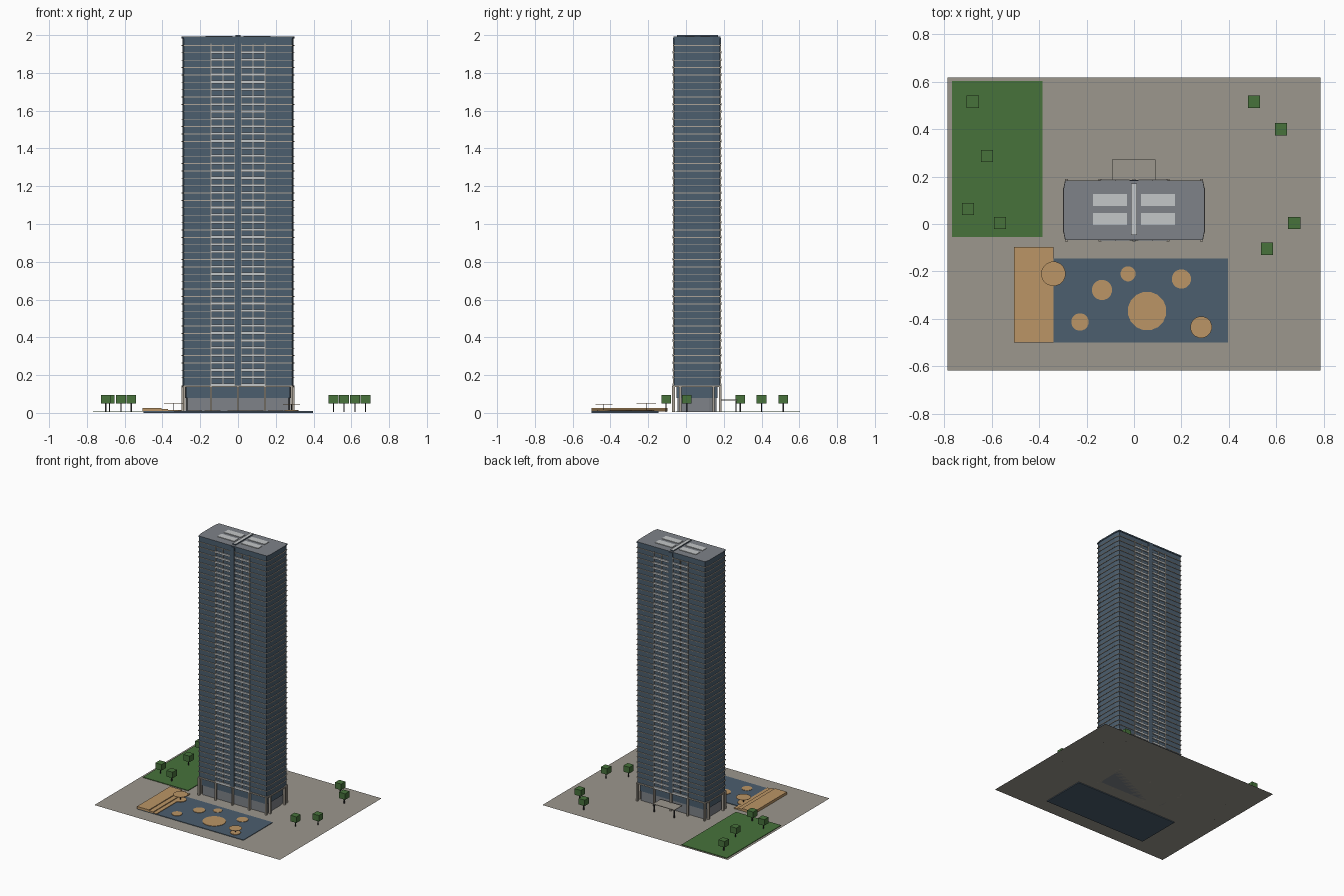
import bpy
import math

cube = bpy.data.objects.get("Cube")
if cube:
    bpy.data.objects.remove(cube, do_unlink=True)


def material(name, r, g, b):
    # Screen colour (0-255) turned into linear values
    lin = [((c / 255 + 0.055) / 1.055) ** 2.4 for c in (r, g, b)] + [1]
    m = bpy.data.materials.new(name)
    m.use_nodes = True
    m.diffuse_color = lin
    m.node_tree.nodes["Principled BSDF"].inputs["Base Color"].default_value = lin
    return m


GLASS = material("blue glass", 76, 94, 110)
PAVING = material("warm concrete", 156, 151, 141)
TRIM = material("pale stone trim", 172, 164, 152)
ROOF = material("roof grey", 126, 130, 136)
LIGHT = material("light panel", 196, 199, 200)
WOOD = material("tan timber", 187, 149, 102)
GREEN = material("leaf green", 71, 114, 59)
DARK = material("dark metal", 50, 50, 52)


def prism(name, points, z0, z1, mat, top=None):
    """Extrude a counter-clockwise plan outline; a top material is optional."""
    n = len(points)
    verts = [(x, y, z) for z in (z0, z1) for x, y in points]
    faces = [tuple(reversed(range(n))), tuple(range(n, 2 * n))]
    faces += [(i, (i + 1) % n, (i + 1) % n + n, i + n) for i in range(n)]
    mesh = bpy.data.meshes.new(name)
    mesh.from_pydata(verts, [], faces)
    mesh.materials.append(mat)
    if top:
        mesh.materials.append(top)
        mesh.polygons[1].material_index = 1
    obj = bpy.data.objects.new(name, mesh)
    bpy.context.collection.objects.link(obj)
    return obj


def box(name, x0, x1, y0, y1, z0, z1, mat, top=None):
    return prism(name, [(x0, y0), (x1, y0), (x1, y1), (x0, y1)], z0, z1, mat, top)


def post(name, x, y, r, z0, z1, mat):
    return box(name, x - r, x + r, y - r, y + r, z0, z1, mat)


def disc(name, x, y, r, z0, z1, mat, sides=16):
    ring = [(x + r * math.cos(math.tau * (i + 0.5) / sides),
             y + r * math.sin(math.tau * (i + 0.5) / sides)) for i in range(sides)]
    return prism(name, ring, z0, z1, mat)


def stack(obj, count, step):
    mod = obj.modifiers.new("floors", "ARRAY")
    mod.count = count
    mod.use_relative_offset = False
    mod.use_constant_offset = True
    mod.constant_offset_displace = (0, 0, step)


# Ground sheet, lawn and pool
mesh = bpy.data.meshes.new("ground")
mesh.from_pydata([(-.786, -.617, .006), (.786, -.617, .006),
                  (.786, .617, .006), (-.786, .617, .006)], [], [(0, 1, 2, 3)])
mesh.materials.append(PAVING)
bpy.context.collection.objects.link(bpy.data.objects.new("ground", mesh))
box("lawn", -.768, -.385, -.055, .603, .0065, .011, GREEN)
box("pool", -.5, .396, -.5, -.145, 0, .01, GLASS)

# Timber deck in three steps
for i, (x0, x1, z) in enumerate([(-.506, -.405, .026), (-.405, -.37, .02), (-.37, -.34, .014)]):
    box(f"deck_step_{i}", x0, x1, -.5, -.098, .0065, z, WOOD)

# Round platforms on the water
for i, (x, y, r) in enumerate([(.055, -.367, .082), (-.135, -.278, .043), (-.025, -.21, .032),
                               (.2, -.232, .041), (-.228, -.413, .037)]):
    disc(f"pool_platform_{i}", x, y, r, .009, .013, WOOD)

# Parasols
for i, (x, y, r, z) in enumerate([(.283, -.435, .046, .046), (-.34, -.21, .052, .053)]):
    disc(f"parasol_base_{i}", x, y, r * .8, .009, .0145, WOOD)
    disc(f"parasol_top_{i}", x, y, r, z - .002, z, WOOD)
    post(f"parasol_pole_{i}", x, y, .002, .01, z - .001, DARK)

# Trees with cube crowns
for i, (x, y) in enumerate([(-.68, .515), (-.62, .287), (-.7, .063), (-.565, .004),
                            (.506, .515), (.62, .4), (.675, .004), (.561, -.105)]):
    post(f"tree_trunk_{i}", x, y, .003, .006, .05, DARK)
    post(f"tree_crown_{i}", x, y, .026, .05, .096, GREEN)

# Tower plan: a rectangle with slightly tapered ends
CENTRE, HALF_X, HALF_Y = .058, .294, .121
FLOOR, FIRST, COUNT = .0391, .145, 47


def plan(grow):
    x, y, inset = HALF_X + grow, HALF_Y + grow, .008
    yc = y - .04
    return [(sx, CENTRE + sy) for sx, sy in
            [(inset - x, -y), (x - inset, -y), (x, -yc), (x, yc),
             (x - inset, y), (inset - x, y), (-x, yc), (-x, -yc)]]


prism("lobby", plan(-.018), .006, .08, ROOF)
prism("lower_tower", plan(-.012), .08, .14, GLASS)
prism("tower_body", plan(0), .14, 1.988, GLASS)
prism("roof_slab", plan(.004), 1.982, 1.992, GLASS, ROOF)
prism("base_beam", plan(.005), .136, .146, TRIM)
stack(prism("floor_slabs", plan(.005), FIRST + FLOOR, FIRST + FLOOR + .004, TRIM), COUNT - 1, FLOOR)

# Front and back faces: columns, balconies and central fin
for side, s in (("front", -1), ("back", 1)):
    def slab(name, x0, x1, d0, d1, z0, z1, mat):
        ya, yb = sorted((CENTRE + s * d0, CENTRE + s * d1))
        return box(f"{side}_{name}", x0, x1, ya, yb, z0, z1, mat)

    for i, x in enumerate((-.285, -.143, 0, .143, .285)):
        slab(f"column_{i}", x - .006, x + .006, .116, .131, .006, .142, TRIM)
    slab("central_fin", -.017, .017, .12, .128, .146, 1.985, GLASS)
    for hand, m in (("left", 1), ("right", -1)):
        def strip(name, a, b, depth, z0, z1, mat):
            x0, x1 = sorted((m * a, m * b))
            return slab(f"{hand}_{name}", x0, x1, .12, depth, z0, z1, mat)

        stack(strip("balcony_rails", .019, .142, .129, FIRST - .003, FIRST + .011, LIGHT),
              COUNT - 1, FLOOR)
        strip("balcony_divider", .077, .081, .1275, .146, 1.95, TRIM)
        strip("balcony_edge", .141, .145, .1275, .146, 1.955, TRIM)
        strip("fin_edge", .016, .019, .1275, .146, 1.955, TRIM)

# End columns
for hand, m in (("left", 1), ("right", -1)):
    for i, y in enumerate((-.03, .146)):
        x0, x1 = sorted((m * .284, m * .3))
        box(f"{hand}_end_column_{i}", x0, x1, y - .006, y + .006, .006, .142, TRIM)

# Roof spine and panels
box("roof_spine", -.013, .013, -.047, .17, 1.99, 2, GLASS, LIGHT)
for m in (-1, 1):
    for y0, y1 in ((.076, .127), (-.004, .046)):
        x0, x1 = sorted((m * .03, m * .173))
        box("roof_panel", x0, x1, y0, y1, 1.99, 1.996, LIGHT)

# Entrance canopy at the back
box("entrance_canopy", -.092, .09, .18, .272, .066, .07, PAVING)
for x in (-.086, .084):
    post("canopy_post", x, .264, .003, .006, .067, DARK)
